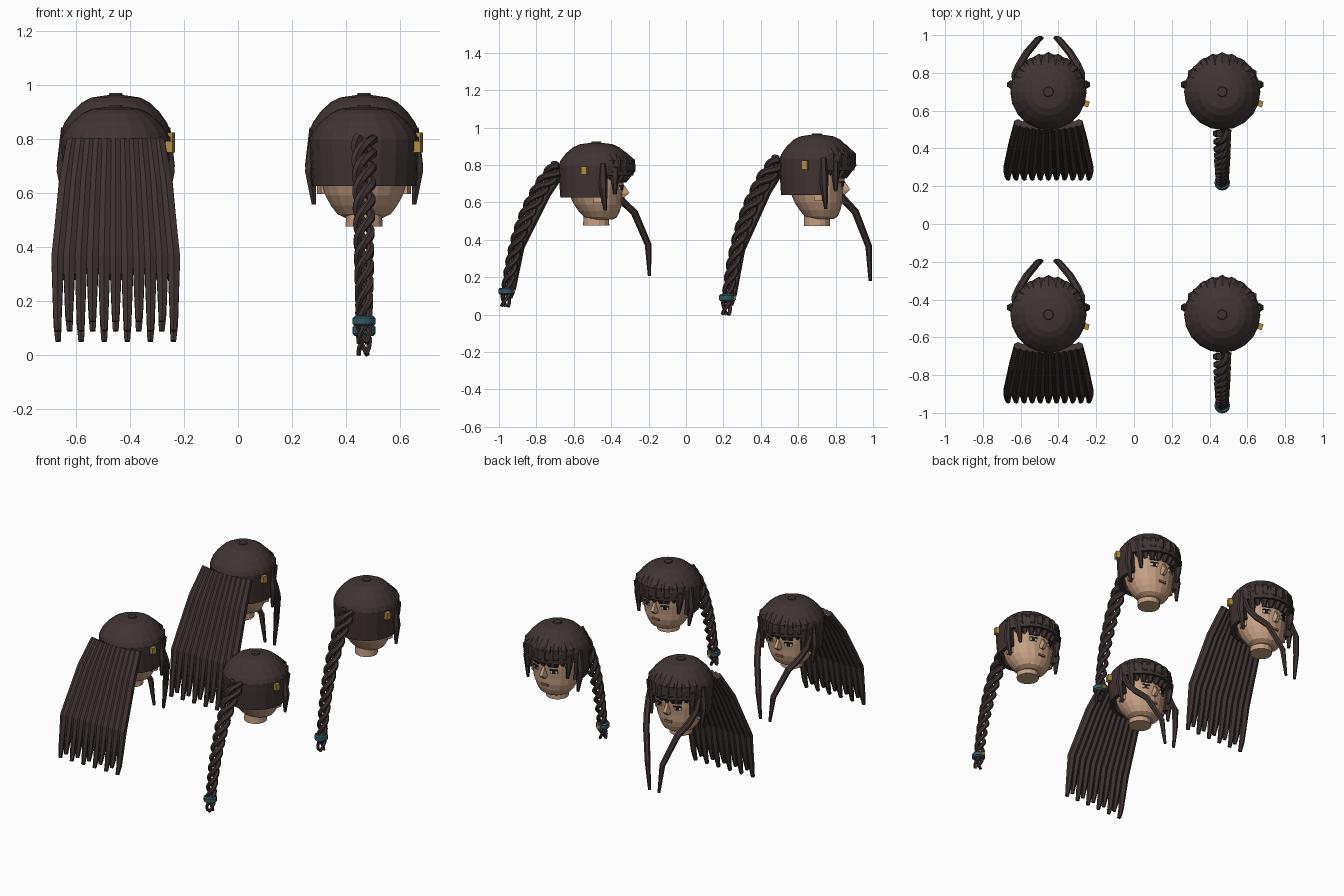
import bpy, bmesh
from math import sin, cos, pi, radians, tau
from mathutils import Vector

cube = bpy.data.objects.get("Cube")
if cube:
    bpy.data.objects.remove(cube)


def material(name, rgb):
    m = bpy.data.materials.new(name)
    m.use_nodes = True
    m.diffuse_color = (*rgb, 1)
    m.node_tree.nodes["Principled BSDF"].inputs["Base Color"].default_value = (*rgb, 1)
    return m


HAIR = material("dark_brown_hair", (0.052, 0.034, 0.034))
SKIN = material("skin", (0.55, 0.35, 0.23))
GOLD = material("gold", (0.42, 0.27, 0.06))
TEAL = material("teal_tie", (0.035, 0.1, 0.12))
DARK = material("eye_dark", (0.015, 0.012, 0.012))
WHITE = material("eye_white", (0.6, 0.57, 0.53))
LIPS = material("lips", (0.33, 0.14, 0.1))

# Placement of the head being built: x, y, vertical stretch
NECK_Z = 0.48
place = [0, 0, 1]


def finish(name, bm, mat):
    bmesh.ops.recalc_face_normals(bm, faces=bm.faces[:])
    me = bpy.data.meshes.new(name)
    bm.to_mesh(me)
    bm.free()
    me.materials.append(mat)
    ob = bpy.data.objects.new(name, me)
    bpy.context.collection.objects.link(ob)
    x, y, k = place
    ob.location = (x, y, NECK_Z * (1 - k))
    ob.scale = (1, 1, k)
    return ob


def loft(bm, rings, caps=True):
    loops = [[bm.verts.new(p) for p in ring] for ring in rings]
    n = len(loops[0])
    for a, b in zip(loops, loops[1:]):
        for i in range(n):
            j = (i + 1) % n
            bm.faces.new((a[i], a[j], b[j], b[i]))
    if caps:
        bm.faces.new(loops[0])
        bm.faces.new(loops[-1])


def tube(bm, pts, radii, n=6):
    pts = [Vector(p) for p in pts]
    rings = []
    for i, p in enumerate(pts):
        t = (pts[min(i + 1, len(pts) - 1)] - pts[max(i - 1, 0)]).normalized()
        u = (Vector((1, 0, 0)) - t * t.x).normalized()
        v = t.cross(u)
        rings.append([p + (u * cos(tau * (k + .5) / n) + v * sin(tau * (k + .5) / n)) * radii[i]
                      for k in range(n)])
    loft(bm, rings)


def revolve(bm, profile, n, sy=1, shift=lambda z: 0, caps=True):
    loft(bm, [[(r * sin(tau * k / n), r * cos(tau * k / n) * sy + shift(z), z) for k in range(n)]
              for r, z in profile], caps)


def box(bm, centre, size, turn=0):
    verts = bmesh.ops.create_cube(bm, size=1)["verts"]
    for v in verts:
        p = Vector((v.co.x * size[0], v.co.y * size[1], v.co.z * size[2]))
        c, s = cos(turn), sin(turn)
        v.co = Vector((p.x * c + p.y * s, p.y * c - p.x * s, p.z)) + Vector(centre)


def path_at(path, f):
    f = min(max(f, 0), 0.9999) * (len(path) - 1)
    i = int(f)
    return Vector(path[i]).lerp(Vector(path[i + 1]), f - i)


HEAD = [(.07, .51), (.1, .525), (.125, .56), (.145, .6), (.157, .645),
        (.165, .7), (.17, .77), (.165, .83), (.12, .9)]


def jaw_shift(z):
    return max(0, (.64 - z) * .2)


def face_plate(name, mat, z, angle, w, h, lift):
    """Thin plates on the face, mirrored when off centre."""
    r = next(a[0] + (b[0] - a[0]) * (z - a[1]) / (b[1] - a[1])
             for a, b in zip(HEAD, HEAD[1:]) if a[1] <= z <= b[1])
    bm = bmesh.new()
    for a in ({angle, -angle}):
        box(bm, (r * sin(a), r * cos(a) * .88 + jaw_shift(z) + lift, z), (w, .009, h), a)
    finish(name, bm, mat)


def build_head():
    bm = bmesh.new()
    revolve(bm, HEAD, 18, .88, jaw_shift)
    finish("head", bm, SKIN)

    bm = bmesh.new()
    revolve(bm, [(.07, .475), (.068, .54)], 14)
    finish("neck", bm, SKIN)

    bm = bmesh.new()
    for s in (1, -1):
        box(bm, (s * .155, .01, .645), (.025, .045, .075), s * .3)
    finish("ears", bm, SKIN)

    # Wedge nose
    bm = bmesh.new()
    loft(bm, [[(-.012, .12, .72), (.012, .12, .72), (.008, .145, .72), (-.008, .145, .72)],
              [(-.024, .12, .66), (.024, .12, .66), (.012, .178, .668), (-.012, .178, .668)],
              [(-.018, .12, .642), (.018, .12, .642), (.01, .15, .642), (-.01, .15, .642)]])
    finish("nose", bm, SKIN)

    face_plate("eye_whites", WHITE, .695, .42, .046, .02, 0)
    face_plate("irises", DARK, .695, .42, .02, .02, .003)
    face_plate("upper_lashes", DARK, .708, .42, .05, .008, .003)
    face_plate("eyebrows", HAIR, .733, .42, .058, .011, .002)
    face_plate("mouth", LIPS, .595, 0, .05, .014, .002)

    # Dome of the hair and the small flat crown on it
    bm = bmesh.new()
    revolve(bm, [(.202, .83), (.19, .86), (.162, .9), (.125, .935), (.09, .953), (.03, .962)], 20)
    finish("hair_dome", bm, HAIR)
    bm = bmesh.new()
    revolve(bm, [(.03, .955), (.025, .969)], 10)
    finish("hair_crown", bm, HAIR)

    # Band round the back and sides, open over the face
    bm = bmesh.new()
    revolve(bm, [(.202, .832), (.2, .77), (.192, .64)], 20, caps=False)
    gone = []
    for f in bm.faces:
        c = f.calc_center_median()
        if c.z < .76 and c.y > .06:
            gone.append(f)
    bmesh.ops.delete(bm, geom=gone, context="FACES")
    band = finish("hair_band", bm, HAIR)
    solid = band.modifiers.new("thickness", "SOLIDIFY")
    solid.thickness = .025
    solid.offset = -1

    # Fringe locks over the forehead
    bm = bmesh.new()
    for i in range(-4, 5):
        a = radians(16 * i)
        out = 1 - .012 * abs(i)
        tube(bm, [(r * out * sin(a), r * out * cos(a), z) for r, z in
                  ((.14, .9), (.182, .85), (.183, .805), (.145, .735))],
             (.018, .028, .029, .016))
    finish("fringe", bm, HAIR)

    # Locks in front of the ears
    bm = bmesh.new()
    for s in (1, -1):
        tube(bm, [(s * .186, .035, .84), (s * .199, .038, .7), (s * .186, .048, .565)],
             (.019, .023, .009))
        tube(bm, [(s * .165, .1, .82), (s * .155, .1, .74), (s * .145, .1, .66)],
             (.02, .02, .009))
    finish("side_locks", bm, HAIR)

    # Square clip on one side
    bm = bmesh.new()
    box(bm, (.198, -.062, .8), (.034, .032, .046), .3)
    finish("hair_clip", bm, GOLD)


def build_long_hair():
    # Sheet of straight strands with tapered ends
    bm = bmesh.new()
    for i in range(-5, 6):
        u = i / 5
        end = .05 if i % 2 else .088
        tube(bm, [(u * .16, -.165 - .02 * (1 - u * u), .825), (u * .185, -.27, .66),
                  (u * .215, -.41, .35), (u * .216, -.445, end + .06), (u * .213, -.46, end)],
             (.024, .027, .027, .017, .012))
    finish("long_hair", bm, HAIR)

    # Two long curved locks meeting in front
    bm = bmesh.new()
    for s in (1, -1):
        tube(bm, [(s * .18, .05, .79), (s * .178, .09, .69), (s * .155, .14, .62),
                  (s * .115, .205, .55), (s * .055, .277, .365), (s * .035, .285, .18)],
             (.016, .019, .02, .02, .018, .009))
    finish("front_locks", bm, HAIR)


def build_braid():
    path = [(0, -.2, .83), (0, -.29, .71), (0, -.36, .57), (0, -.41, .43),
            (0, -.445, .29), (0, -.47, .15), (0, -.487, .0)]
    steps = 64
    bm = bmesh.new()
    for k in range(3):
        pts, radii = [], []
        for i in range(steps + 1):
            f = i / steps
            a = tau * (4.2 * f + k / 3)
            size = 1 - .4 * f
            c = path_at(path, f)
            axis = (path_at(path, f + .02) - path_at(path, f - .02)).normalized()
            across = axis.cross(Vector((1, 0, 0)))
            pts.append(c + (Vector((1, 0, 0)) * cos(a) + across * sin(a)) * .032 * size)
            radii.append(.02 * size if f < .95 else .011 * size + .003)
        tube(bm, pts, radii)
    finish("braid", bm, HAIR)

    # Tie with a bead
    bm = bmesh.new()
    revolve(bm, [(.034, .07), (.042, .078), (.042, .102), (.034, .11)], 12,
            shift=lambda z: -.481)
    finish("braid_tie", bm, TEAL)
    bm = bmesh.new()
    box(bm, (0, -.441, .09), (.024, .016, .026))
    finish("tie_bead", bm, GOLD)


# Two rows of heads, the front row slightly shorter
for y, k in ((.7, 1), (-.48, .91)):
    for x, hair in ((-.453, build_long_hair), (.467, build_braid)):
        place[:] = [x, y, k]
        build_head()
        hair()
